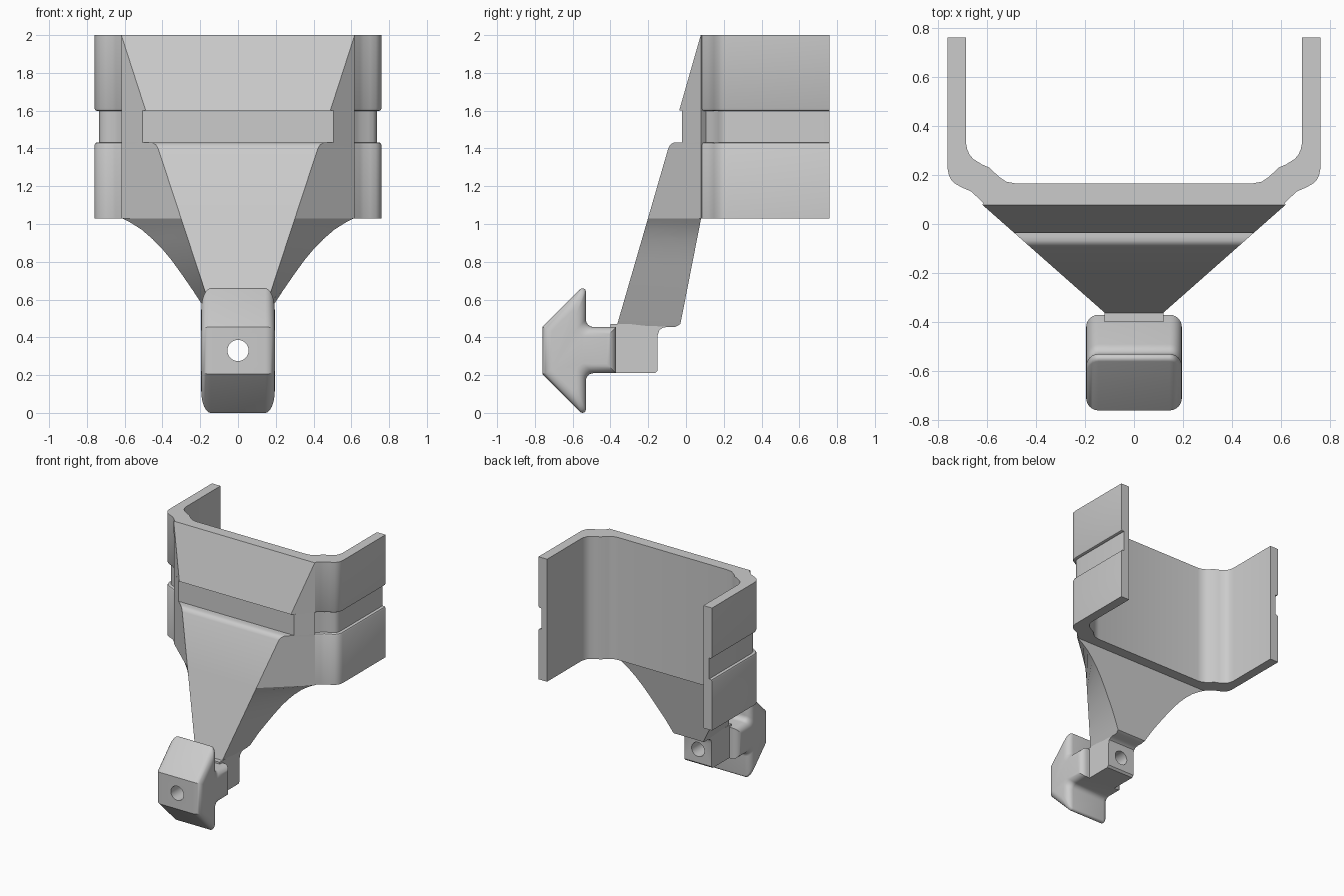
import bpy, bmesh, math
from mathutils import Vector

if "Cube" in bpy.data.objects:
    bpy.data.objects.remove(bpy.data.objects["Cube"], do_unlink=True)

grey = bpy.data.materials.new("plain grey")
grey.use_nodes = True
grey.diffuse_color = (0.6, 0.6, 0.6, 1)
grey.node_tree.nodes["Principled BSDF"].inputs["Base Color"].default_value = (0.6, 0.6, 0.6, 1)


def loft(name, sections):
    """Skin equal-length closed loops and cap both ends."""
    bm = bmesh.new()
    loops = [[bm.verts.new(p) for p in s] for s in sections]
    for a, b in zip(loops, loops[1:]):
        for i in range(len(a)):
            j = (i + 1) % len(a)
            bm.faces.new((a[i], a[j], b[j], b[i]))
    bm.faces.new(loops[0][::-1])
    bm.faces.new(loops[-1])
    bmesh.ops.recalc_face_normals(bm, faces=bm.faces)
    mesh = bpy.data.meshes.new(name)
    bm.to_mesh(mesh)
    bm.free()
    mesh.materials.append(grey)
    obj = bpy.data.objects.new(name, mesh)
    bpy.context.collection.objects.link(obj)
    return obj


def offset(points, d, closed):
    """Shift a 2D path to its left by d with mitred corners."""
    pts = [Vector(p) for p in points]
    n, out = len(pts), []
    for i, p in enumerate(pts):
        a = (p - pts[i - 1]) if closed or i > 0 else pts[1] - p
        b = (pts[(i + 1) % n] - p) if closed or i < n - 1 else a
        na, nb = (Vector((-v.y, v.x)).normalized() for v in (a, b))
        out.append(p + (na + nb) * d / (1 + na.dot(nb)))
    return out


def fillet(pts, radii, steps=6):
    """Replace corners having a radius by arcs."""
    out = []
    for i, (p, r) in enumerate(zip(pts, radii)):
        if not r:
            out.append(p)
            continue
        u = (pts[i - 1] - p).normalized()
        v = (pts[(i + 1) % len(pts)] - p).normalized()
        half = u.angle(v) / 2
        c = p + (u + v).normalized() * r / math.sin(half)
        a, b = (p + w * r / math.tan(half) - c for w in (u, v))
        for k in range(steps + 1):
            t = k / steps
            span = math.pi - 2 * half
            out.append(c + (a * math.sin((1 - t) * span) + b * math.sin(t * span)) / math.sin(span))
    return out


# Bracket: U-shaped wall with a shallow groove round the outside
outer = [(.76, .76), (.76, .225), (.755, .2), (.745, .18), (.73, .165), (.70, .148),
         (.665, .133), (.645, .115), (.61, .082), (.58, .08)]
inner = [(.685, .76), (.685, .33), (.68, .305), (.67, .282), (.655, .265), (.62, .243),
         (.59, .23), (.55, .192), (.52, .172), (.48, .165)]


def both_sides(half):
    return half + [(-x, y) for x, y in reversed(half)]


levels = [(1.03, 0), (1.418, 0), (1.428, .005), (1.432, .013), (1.432, .025),
          (1.598, .025), (1.598, .013), (1.602, .005), (1.612, 0), (2, 0)]
sections = []
for z, depth in levels:
    outline = offset(both_sides(outer)[::-1], depth, False)
    sections.append([(x, y, z) for x, y in outline + both_sides(inner)])
bracket = loft("bracket", sections)


# Funnel: wedge joining the bracket to the clip, with a band cut across the front
def slope(z):
    return .08 - (2 - z) * .29


def ring(z, yf, side, back):
    xf = .62 + (yf - .08) * 1.133
    return [(x, y, z) for x, y in both_sides([(xf, yf), side, back])]


flare = [(.455, .12), (.47, .13), (.5, .147), (.57, .187), (.65, .24), (.74, .302),
         (.81, .353), (.87, .403), (.92, .452), (.97, .51), (1.005, .565), (1.03, .612)]
rings = []
for z, x in flare:
    y = .08 - (1.03 - z) * .196 - (.025 if z < .46 else 0)
    rings.append(ring(z, slope(z), (x, y), (x * .9, y)))
front = [(1.03, slope(1.03)), (1.40, slope(1.40)), (1.42, -.083), (1.43, -.068),
         (1.432, -.05), (1.432, -.02), (1.6, -.02), (1.6, slope(1.6)), (2, .078)]
rings += [ring(z, y, (.618, .08), (.575, .12)) for z, y in front]
funnel = loft("funnel", rings)

# Clip head: arrow-shaped profile with rounded rims on both sides
head_shape = [(-.76, .455), (-.76, .205), (-.53, -.025), (-.53, .21), (-.37, .21),
              (-.37, .455), (-.53, .455), (-.53, .685)]
radii = [0, 0, .0177, .04, 0, 0, .04, .0177]
rim, half_width, steps = .05, .195, 6
stations = []
for k in range(steps + 1):
    a = math.pi / 2 * k / steps
    stations.append((half_width - rim * (1 - math.cos(a)), rim * (1 - math.sin(a))))
stations += [(-x, d) for x, d in reversed(stations)]
head = loft("clip_head", [[(x, p.x, p.y) for p in fillet(offset(head_shape, d, True), radii)]
                          for x, d in stations])

# Tail block behind the clip head
tail_shape = [(-.40, .21), (-.165, .21), (-.15, .225), (-.15, .41), (-.142, .437),
              (-.125, .45), (-.10, .455), (-.10, .47), (-.40, .47)]
tail = loft("tail_block", [[(x, y, z) for y, z in tail_shape] for x in (-.12, .12)])

# Screw hole through the clip
bpy.ops.mesh.primitive_cylinder_add(vertices=32, radius=.056, depth=1,
                                    location=(0, -.45, .33), rotation=(math.pi / 2, 0, 0))
cutter = bpy.context.object
cutter.name = "hole_cutter"
cutter.hide_render = True
cutter.data.materials.append(grey)
for obj in (head, tail):
    mod = obj.modifiers.new("hole", 'BOOLEAN')
    mod.operation = 'DIFFERENCE'
    mod.solver = 'EXACT'
    mod.object = cutter
    bpy.context.view_layer.objects.active = obj
    bpy.ops.object.modifier_apply(modifier=mod.name)
bpy.data.objects.remove(cutter, do_unlink=True)

# Smooth curved areas, keep hard edges
bpy.ops.object.select_all(action='DESELECT')
for obj in (bracket, funnel, head, tail):
    obj.select_set(True)
bpy.context.view_layer.objects.active = bracket
bpy.ops.object.shade_smooth_by_angle(angle=math.radians(30))
